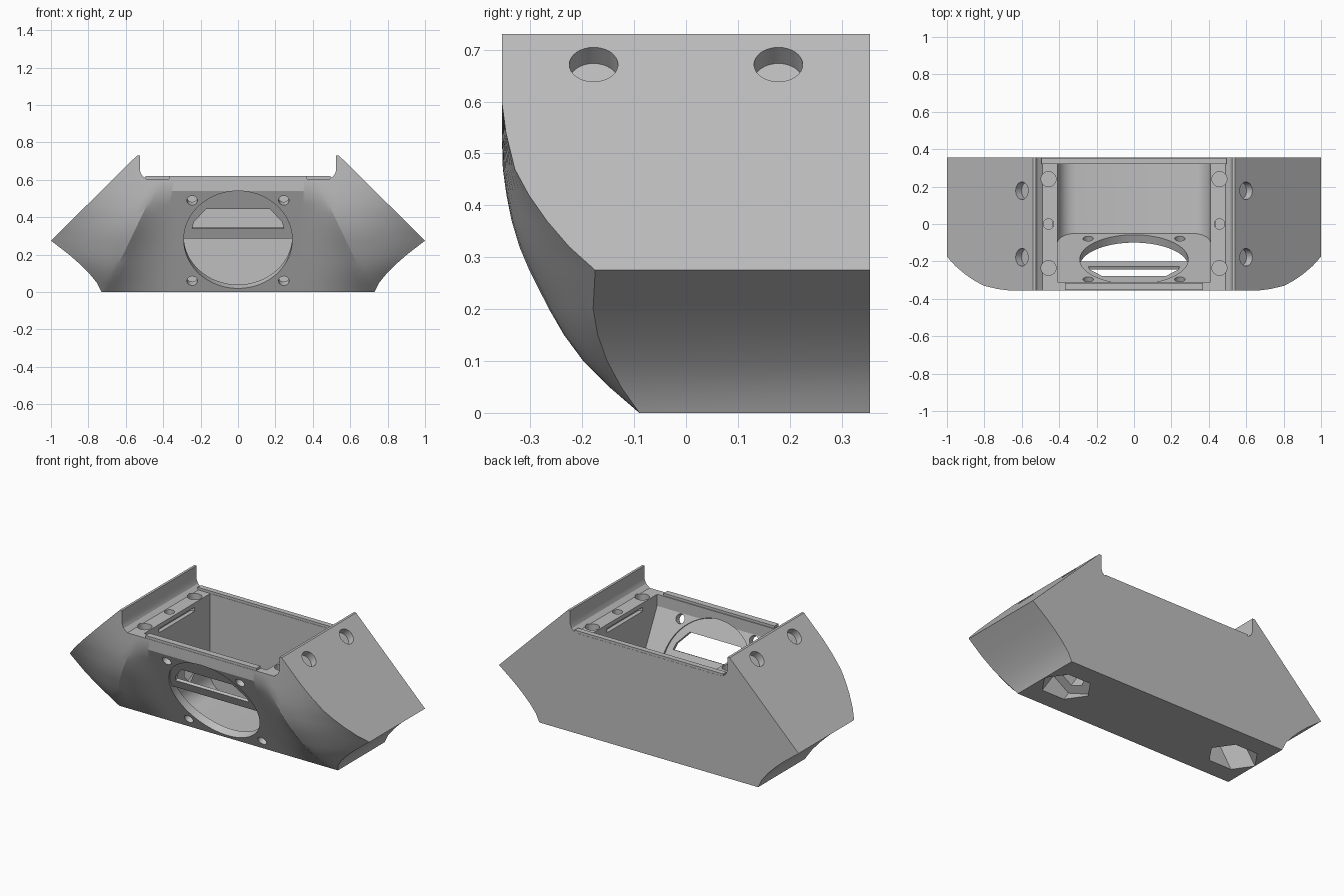
import bpy, bmesh, math
from mathutils import Matrix, Vector

cube = bpy.data.objects.get("Cube")
if cube:
    bpy.data.objects.remove(cube, do_unlink=True)

grey = bpy.data.materials.new("plain grey")
grey.use_nodes = True
grey.diffuse_color = (0.52, 0.52, 0.52, 1)
grey.node_tree.nodes["Principled BSDF"].inputs["Base Color"].default_value = grey.diffuse_color


def make_object(name, bm):
    bmesh.ops.recalc_face_normals(bm, faces=bm.faces)
    mesh = bpy.data.meshes.new(name)
    bm.to_mesh(mesh)
    bm.free()
    mesh.materials.append(grey)
    ob = bpy.data.objects.new(name, mesh)
    bpy.context.collection.objects.link(ob)
    return ob


def prism(name, points, low, high, frame=Matrix(), fillet=None):
    """Extrude a 2D outline along local z, then place it with a frame."""
    bm = bmesh.new()
    ends = [[bm.verts.new((u, v, w)) for u, v in points] for w in (low, high)]
    bm.faces.new(ends[0][::-1])
    bm.faces.new(ends[1])
    n = len(points)
    for i in range(n):
        j = (i + 1) % n
        bm.faces.new((ends[0][i], ends[0][j], ends[1][j], ends[1][i]))
    if fillet:
        edges = [bm.edges.get((e[0], e[1])) for e in ends]
        bmesh.ops.bevel(bm, geom=edges, offset=fillet, segments=5, profile=0.5, affect='EDGES')
    bm.transform(frame)
    return make_object(name, bm)


def ring(radius, sides, turn=0):
    return [(radius * math.cos(turn + math.tau * i / sides),
             radius * math.sin(turn + math.tau * i / sides)) for i in range(sides)]


def aim(place, direction):
    return Matrix.Translation(place) @ Vector(direction).to_track_quat('Z', 'Y').to_matrix().to_4x4()


def cut(target, cutter):
    cutter.hide_render = True
    mod = target.modifiers.new("cut", 'BOOLEAN')
    mod.operation, mod.solver, mod.object = 'DIFFERENCE', 'EXACT', cutter
    bpy.ops.object.select_all(action='DESELECT')
    bpy.context.view_layer.objects.active = target
    target.select_set(True)
    bpy.ops.object.modifier_apply(modifier=mod.name)
    bpy.data.objects.remove(cutter, do_unlink=True)


def box(name, x, y0, y1, z0, z1):
    return prism(name, [(-x, y0), (x, y0), (x, y1), (-x, y1)], z0, z1)


# Body: rows of height, depth of the swept crease, depth of the outer edge
ROWS = [(0, -.09, -.09), (.05, -.148, -.125), (.1, -.198, -.152), (.15, -.235, -.17),
        (.2, -.264, -.179), (.275, -.302, -.175), (.32, -.321, -.225), (.37, -.336, -.268),
        (.42, -.346, -.303), (.47, -.353, -.33), (.54, -.355, -.347), (.6, -.355, -.355),
        (.73, -.355, -.355)]
BACK = .355
STEPS = 8


def half_row(z, crease, edge):
    width = .73 + .27 * (z / .275) ** 1.4 if z <= .275 else 1 - (z - .275) * .46 / .455
    panel = max(-.355, -.09 - .49 * z)
    inner, ridge = .33, .71 - .48 * z
    row = [(inner + (ridge - inner) * i / STEPS, panel + (crease - panel) * (i / STEPS) ** 2)
           for i in range(STEPS)]
    row += [(ridge + (width - ridge) * i / STEPS, crease + (edge - crease) * (i / STEPS) ** 1.6)
            for i in range(STEPS + 1)]
    return row


bm = bmesh.new()
loops = []
for z, crease, edge in ROWS:
    half = half_row(z, crease, edge)
    outline = [(-x, y) for x, y in reversed(half)] + half
    outline += [(half[-1][0], BACK), (-half[-1][0], BACK)]
    loops.append([bm.verts.new((x, y, z)) for x, y in outline])
count = len(loops[0])
for a, b in zip(loops, loops[1:]):
    for i in range(count):
        j = (i + 1) % count
        bm.faces.new((a[i], a[j], b[j], b[i]))
bm.faces.new(loops[0][::-1])
bm.faces.new(loops[-1])
body = make_object("housing_body", bm)

# Frames: y-z outlines extruded along x, and x-z outlines extruded along y
ALONG_X = Matrix(((0, 0, 1, 0), (1, 0, 0, 0), (0, 1, 0, 0), (0, 0, 0, 1)))
ALONG_Y = Matrix(((1, 0, 0, 0), (0, 0, 1, 0), (0, 1, 0, 0), (0, 0, 0, 1)))
TILT = math.atan(.49)
PANEL = Matrix.Translation((0, -.227, .28)) @ Matrix.Rotation(math.pi / 2 + TILT, 4, 'X')

# Channel across the top that leaves the two side fins
side = [(.525, .8), (.525, .65), (.515, .625), (.49, .605)]
cut(body, prism("channel_cutter", side + [(-x, z) for x, z in reversed(side)], -.5, .5, ALONG_Y))

# Inner cavity with rounded lower sides
cavity = [(-.05, .025), (.32, .025), (.32, .7), (-.31, .7), (-.31, .535)]
cut(body, prism("cavity_cutter", cavity, -.41, .41, ALONG_X, fillet=.1))

# Round front opening and its four screw holes
cut(body, prism("opening_cutter", ring(.29, 64), -.07, .07, PANEL))
for sx in (-1, 1):
    for v in (-.245, .234):
        place = PANEL @ Matrix.Translation((sx * .245, v, 0))
        cut(body, prism("screw_cutter", ring(.028, 20), -.06, .05, place))

for s in (-1, 1):
    # Round sockets in the sloping sides
    for y in (-.178, .178):
        cut(body, prism("socket_cutter", ring(.047, 32), -.045, .1, aim((s * .6, y, .672), (s, 0, 1))))
    # Shallow holes in the top ledges
    for y, r in ((.24, .04), (0, .028), (-.235, .04)):
        place = Matrix.Translation((s * .457, y, .605))
        cut(body, prism("ledge_hole_cutter", ring(r, 24), -.04, .03, place))
    # Slot in the cavity wall
    slot = [(-.17, .555), (.17, .555), (.17, .58), (-.17, .58)]
    cut(body, prism("slot_cutter", slot, min(s * .38, s * .435), max(s * .38, s * .435), ALONG_X))
    # Six-sided port from underneath, stepping down to a smaller passage
    port = aim((s * .58, .13, 0), (-s * .55, 0, .83))
    cut(body, prism("port_cutter", ring(.125, 6, math.pi / 6), -.12, .1, port))
    cut(body, prism("passage_cutter", ring(.065, 6, math.pi / 6), 0, .33, port))

# Slotted plate covering the upper half of the opening
arc = [(.294 * math.cos(math.pi * i / 32), .294 * math.sin(math.pi * i / 32)) for i in range(33)]
plate = prism("opening_plate", arc, -.03, -.012, PANEL)
trapezoid = [(-.245, .061), (.245, .061), (.235, .1), (.17, .178), (-.17, .178), (-.235, .1)]
cut(plate, prism("plate_slot_cutter", trapezoid, -.1, .1, PANEL))

# Raised lips along the front and back of the top opening
box("front_lip", .37, -.353, -.315, .59, .62)
box("back_lip", .495, .322, .354, .59, .62)

# Smooth the curved skin, keep the edges sharp
bpy.ops.object.select_all(action='DESELECT')
body.select_set(True)
bpy.context.view_layer.objects.active = body
bpy.ops.object.shade_smooth_by_angle(angle=math.radians(25))
